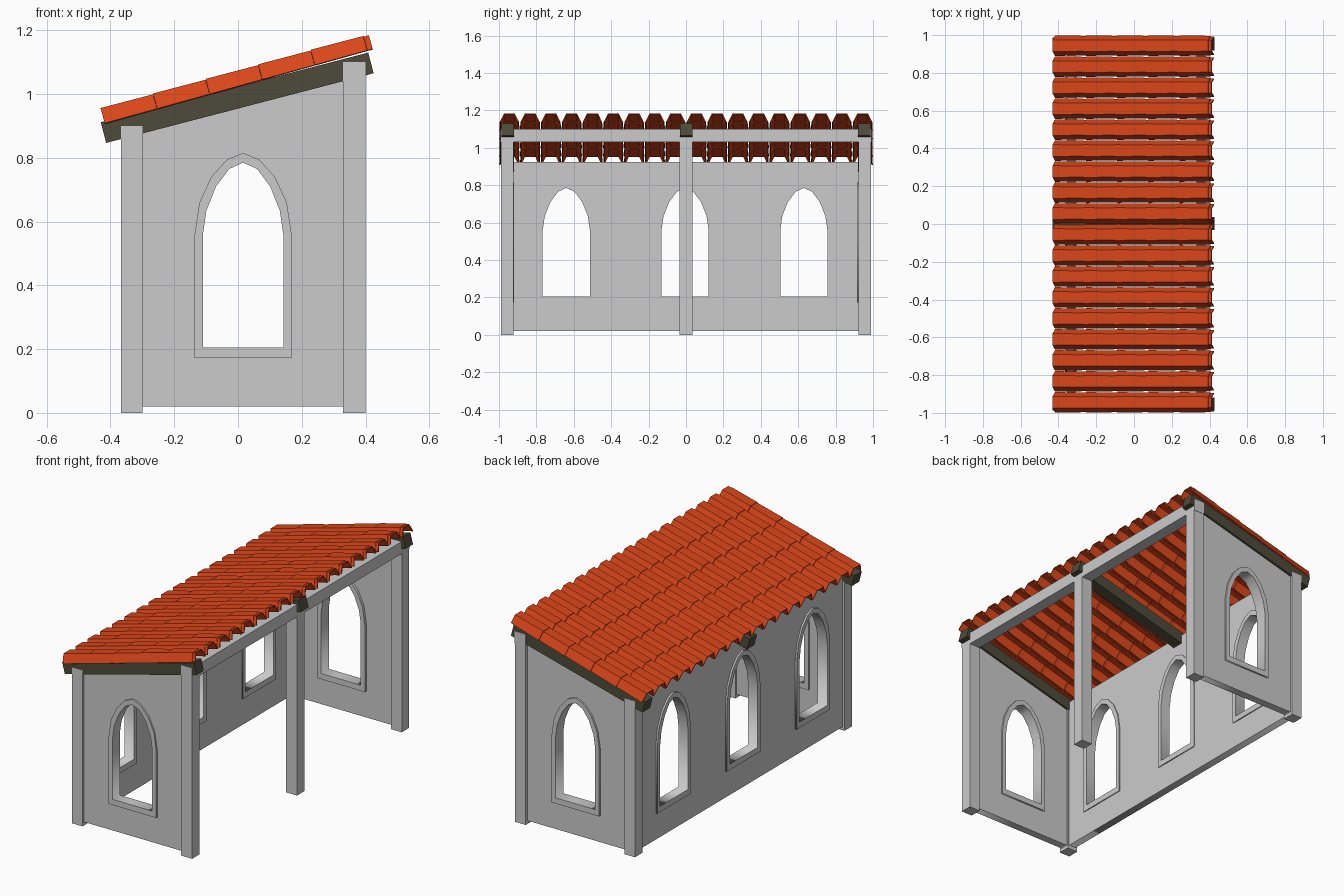
import bpy, bmesh
from math import radians, pi

if "Cube" in bpy.data.objects:
    bpy.data.objects.remove(bpy.data.objects["Cube"])


def material(name, rgb):
    m = bpy.data.materials.new(name)
    m.diffuse_color = (*rgb, 1)
    m.use_nodes = True
    m.node_tree.nodes["Principled BSDF"].inputs["Base Color"].default_value = m.diffuse_color
    return m


TERRACOTTA = material("terracotta", (0.70, 0.06, 0.01))
DARK_WOOD = material("dark_wood", (0.075, 0.07, 0.042))


def box(name, lo, hi):
    bpy.ops.mesh.primitive_cube_add(size=1, location=[(a + b) / 2 for a, b in zip(lo, hi)])
    ob = bpy.context.object
    ob.name = name
    ob.scale = [b - a for a, b in zip(lo, hi)]
    return ob


def plate(name, loops, lo, hi, axis):
    """Flat outline with holes, extruded from lo to hi along world x or y."""
    cu = bpy.data.curves.new(name, 'CURVE')
    cu.dimensions = '2D'
    cu.fill_mode = 'BOTH'
    cu.extrude = (hi - lo) / 2
    for pts in loops:
        sp = cu.splines.new('POLY')
        sp.points.add(len(pts) - 1)
        for p, (u, v) in zip(sp.points, pts):
            p.co = (u, v, 0, 1)
        sp.use_cyclic_u = True
    ob = bpy.data.objects.new(name, cu)
    bpy.context.collection.objects.link(ob)
    mid = (lo + hi) / 2
    ob.location = (mid, 0, 0) if axis == 'x' else (0, mid, 0)
    ob.rotation_euler = (pi / 2, 0, pi / 2 if axis == 'x' else 0)
    bpy.ops.object.select_all(action='DESELECT')
    ob.select_set(True)
    bpy.context.view_layer.objects.active = ob
    bpy.ops.object.convert(target='MESH')
    return bpy.context.object


def arch(c, half):
    """Half of a pointed window outline, mirrored about c."""
    pts = half + [(-u, v) for u, v in reversed(half) if u]
    return [(c + u, v) for u, v in pts]


OPENING = [(-.126, .205), (-.126, .56), (-.115, .635), (-.085, .71), (-.044, .765), (0, .785)]
SURROUND = [(-.152, .172), (-.152, .56), (-.137, .66), (-.10, .74), (-.05, .795), (0, .815)]

# End walls with window surrounds
SIDE_C = 0.016
side = [(-.33, .02), (.36, .02), (.36, 1.08), (-.33, .905)]
hole = arch(SIDE_C, OPENING)
ring = [arch(SIDE_C, SURROUND), hole]
plate("front_wall", [side, hole], -.975, -.93, 'y')
plate("front_window_surround", ring, -.985, -.92, 'y')
plate("rear_wall", [side, hole], .93, .975, 'y')
plate("rear_window_surround", ring, .915, .985, 'y')

# Long wall with three windows
centres = (-.64, -.005, .63)
long_wall = [(-.95, .02), (.95, .02), (.95, .925), (-.95, .925)]
plate("long_wall", [long_wall] + [arch(c, OPENING) for c in centres], -.355, -.31, 'x')
for i, c in enumerate(centres):
    plate(f"long_wall_window_surround_{i + 1}", [arch(c, SURROUND), arch(c, OPENING)],
          -.365, -.304, 'x')

# Posts and the open-side beam
for i, y in enumerate((-.955, 0, .955)):
    box(f"open_side_post_{i + 1}", (.33, y - .034, 0), (.40, y + .034, 1.03))
    if y:
        box(f"wall_post_{i + 1}", (-.367, y - .034, 0), (-.30, y + .034, .90))
box("open_side_beam", (.33, -.991, 1.03), (.40, .991, 1.10))

# Sloping rafters
for i, y in enumerate((-.953, .002, .953)):
    r = box(f"rafter_{i + 1}", (-.436, y - .034, .955), (.431, y + .034, 1.022))
    r.rotation_euler.y = -radians(14.6)
    r.data.materials.append(DARK_WOOD)

# Roof tile: tapered half-hexagon with a narrow neck tucked under the next tile
ROWS, COLS, PITCH, LENGTH = 18, 5, 0.1111, 0.171
bm = bmesh.new()
sections = []
for x, s in ((0, 1.0), (LENGTH - .001, .95), (LENGTH, .90), (LENGTH + .017, .90)):
    prof = ((-.0545, 0), (-.031, .049), (.031, .049), (.0545, 0))
    sections.append([bm.verts.new((x, y * s, z * s)) for y, z in prof])
for a, b in zip(sections, sections[1:]):
    for i in range(3):
        bm.faces.new((a[i], b[i], b[i + 1], a[i + 1]))
bmesh.ops.recalc_face_normals(bm, faces=bm.faces)
bm.normal_update()
if sum(f.normal.z for f in bm.faces) < 0:
    bmesh.ops.reverse_faces(bm, faces=bm.faces)
me = bpy.data.meshes.new("roof_tiles")
bm.to_mesh(me)
bm.free()
me.materials.append(TERRACOTTA)
roof = bpy.data.objects.new("roof_tiles", me)
bpy.context.collection.objects.link(roof)
roof.location = (-.418, -PITCH * (ROWS - 1) / 2, .909)
roof.rotation_euler.y = -radians(15.5)
shell = roof.modifiers.new("thickness", 'SOLIDIFY')
shell.thickness = .006
shell.offset = -1
for name, count, step in (("along_slope", COLS, (LENGTH, 0, 0)), ("across", ROWS, (0, PITCH, 0))):
    arr = roof.modifiers.new(name, 'ARRAY')
    arr.count = count
    arr.use_relative_offset = False
    arr.use_constant_offset = True
    arr.constant_offset_displace = step
